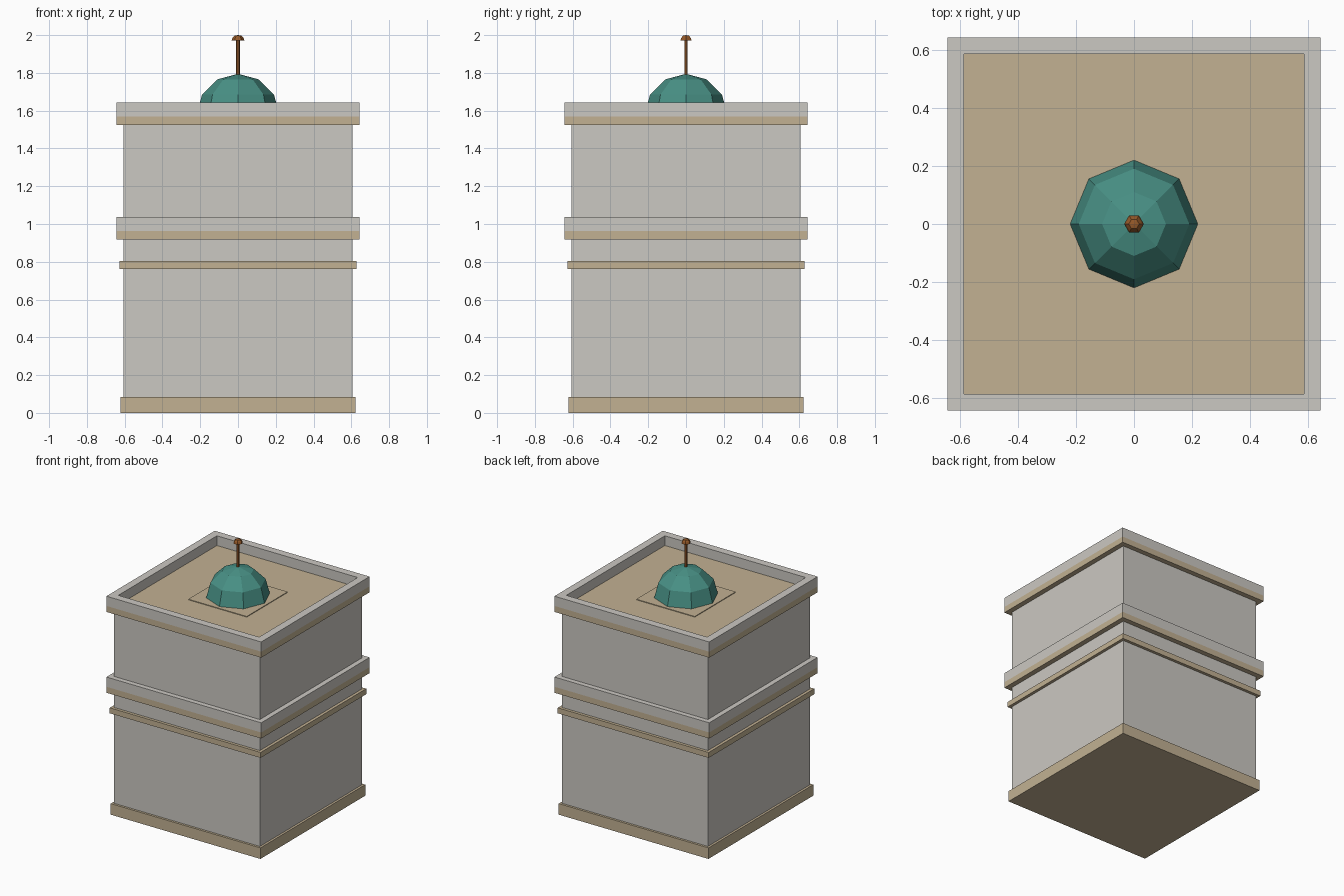
import bpy
import bmesh
import math

cube = bpy.data.objects.get("Cube")
if cube:
    bpy.data.objects.remove(cube, do_unlink=True)


def material(name, rgb):
    mat = bpy.data.materials.new(name)
    mat.use_nodes = True
    mat.diffuse_color = (*rgb, 1)
    mat.node_tree.nodes["Principled BSDF"].inputs["Base Color"].default_value = (*rgb, 1)
    return mat


plaster = material("pale grey plaster", (0.60, 0.58, 0.54))
sandstone = material("tan sandstone", (0.54, 0.44, 0.29))
verdigris = material("teal dome", (0.065, 0.28, 0.235))
copper = material("copper", (0.30, 0.10, 0.022))


def spin(name, profile, sides, mat, offset=0.0, loop=False):
    """Turn a (radius, height) profile round the z axis with flat sides."""
    bm = bmesh.new()
    rings = []
    for r, z in profile:
        count = sides if r > 0 else 1
        rings.append([bm.verts.new((r * math.cos(offset + math.tau * i / sides),
                                    r * math.sin(offset + math.tau * i / sides), z))
                      for i in range(count)])
    pairs = list(zip(rings, rings[1:]))
    if loop:
        pairs.append((rings[-1], rings[0]))
    for low, high in pairs:
        for i in range(sides):
            j = (i + 1) % sides
            corners = [low[i], low[j % len(low)], high[j % len(high)], high[i % len(high)]]
            bm.faces.new(list(dict.fromkeys(corners)))
    if not loop:
        for ring in (rings[0], rings[-1]):
            if len(ring) > 1:
                bm.faces.new(ring)
    bmesh.ops.recalc_face_normals(bm, faces=bm.faces)
    mesh = bpy.data.meshes.new(name)
    bm.to_mesh(mesh)
    bm.free()
    mesh.materials.append(mat)
    obj = bpy.data.objects.new(name, mesh)
    bpy.context.collection.objects.link(obj)
    return obj


def square(name, profile, mat, loop=False):
    """Square part; profile gives half-widths and heights."""
    wide = [(w * math.sqrt(2), z) for w, z in profile]
    return spin(name, wide, 4, mat, math.pi / 4, loop)


def block(name, half, low, high, mat):
    return square(name, [(half, low), (half, high)], mat)


# Walls, plinth and string course
block("plinth", 0.622, 0, 0.083, sandstone)
block("walls", 0.605, 0.04, 1.55, plaster)
block("string_course", 0.627, 0.762, 0.803, sandstone)

# Two cornices: a tan slab carrying a grey parapet ring
for name, z in (("middle", 0.918), ("roof", 1.525)):
    top = z + 0.045
    rim = z + 0.118
    block(name + "_slab", 0.643, z, top, sandstone)
    square(name + "_parapet", [(0.643, top), (0.643, rim), (0.585, rim), (0.585, top)],
           plaster, loop=True)

# Dome on its low square pad
block("dome_pad", 0.243, 1.565, 1.575, sandstone)
R = 0.22
arc = [(R * math.cos(a), 1.575 + R * math.sin(a))
       for a in (math.radians(d) for d in (0, 30, 60))]
spin("dome", arc + [(0, 1.575 + R)], 8, verdigris)

# Finial
spin("finial_rod", [(0.01, 1.77), (0.01, 1.985)], 6, copper)
spin("finial_cap", [(0.034, 1.971), (0.029, 1.985), (0.018, 1.997), (0, 2.0)], 6, copper)
